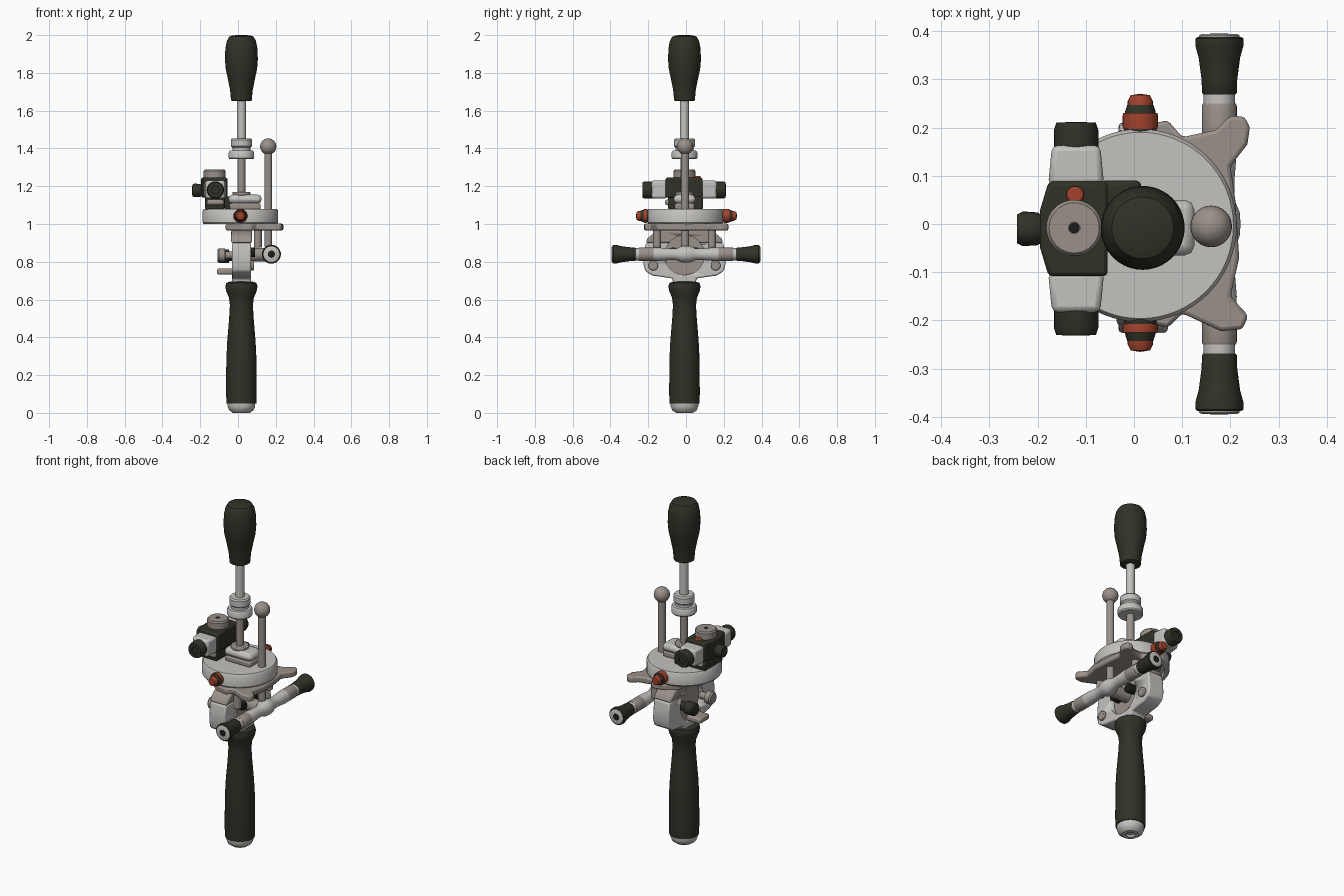
import bpy, bmesh, math
from mathutils import Vector, Matrix

if "Cube" in bpy.data.objects:
    bpy.data.objects.remove(bpy.data.objects["Cube"])

def mat(name, c):
    m = bpy.data.materials.new(name)
    m.diffuse_color = (*c, 1)
    m.use_nodes = True
    m.node_tree.nodes["Principled BSDF"].inputs["Base Color"].default_value = m.diffuse_color
    return m

DARK = mat("dark_olive", (0.03, 0.031, 0.02))
LIGHT = mat("light_grey", (0.55, 0.54, 0.52))
WARM = mat("warm_grey", (0.32, 0.28, 0.25))
RED = mat("red", (0.36, 0.055, 0.025))
BLACK = mat("black", (0.012, 0.012, 0.01))
CX, CY = 0.018, -0.008      # main axis

def finish(name, bm, m, bevel=0, angle=35):
    bmesh.ops.recalc_face_normals(bm, faces=bm.faces)
    me = bpy.data.meshes.new(name)
    bm.to_mesh(me)
    bm.free()
    ob = bpy.data.objects.new(name, me)
    bpy.context.collection.objects.link(ob)
    me.materials.append(m)
    if bevel:
        b = ob.modifiers.new("bevel", 'BEVEL')
        b.width, b.segments, b.limit_method = bevel, 2, 'ANGLE'
        b.angle_limit = math.radians(40)
    bpy.ops.object.select_all(action='DESELECT')
    ob.select_set(True)
    bpy.context.view_layer.objects.active = ob
    bpy.ops.object.shade_smooth_by_angle(angle=math.radians(angle))
    return ob

def lathe(name, prof, loc, m, axis='Z', n=40, bevel=0):
    """Revolve (radius, distance) points about an axis; '-X' etc. flips direction."""
    bm = bmesh.new()
    d = Vector([float(a == axis[-1]) for a in 'XYZ']) * (-1 if axis[0] == '-' else 1)
    rot = Vector((0, 0, 1)).rotation_difference(d).to_matrix()
    rings = []
    for r, h in prof:
        if r == 0:
            rings.append([bm.verts.new(rot @ Vector((0, 0, h)) + Vector(loc))])
        else:
            rings.append([bm.verts.new(rot @ Vector((r * math.cos(math.tau * i / n),
                          r * math.sin(math.tau * i / n), h)) + Vector(loc)) for i in range(n)])
    for a, b in zip(rings, rings[1:]):
        for i in range(n):
            j = (i + 1) % n
            q = [a[0]] if len(a) == 1 else [a[i], a[j]]
            q += [b[0]] if len(b) == 1 else [b[j], b[i]]
            bm.faces.new(q)
    for ring in (rings[0], rings[-1]):
        if len(ring) > 1:
            bm.faces.new(ring)
    return finish(name, bm, m, bevel)

def cyl(name, r, h, loc, m, axis='Z', bevel=0.005, n=32):
    return lathe(name, [(r, 0), (r, h)], loc, m, axis, n, bevel)

def box(name, lo, hi, m, bevel=0.01):
    bm = bmesh.new()
    lo, hi = Vector(lo), Vector(hi)
    bmesh.ops.create_cube(bm, size=1, matrix=Matrix.Translation((lo + hi) / 2) @ Matrix.Diagonal((*(hi - lo), 1)))
    return finish(name, bm, m, bevel)

def slab(name, pts, a, b, m, plane='XY', bevel=0.008):
    """Extrude an outline between two levels."""
    bm = bmesh.new()
    put = (lambda p, t: (p[0], p[1], t)) if plane == 'XY' else (lambda p, t: (t, p[0], p[1]))
    f = bm.faces.new([bm.verts.new(put(p, a)) for p in pts])
    ext = bmesh.ops.extrude_face_region(bm, geom=[f])
    off = Vector(put((0, 0), b - a))
    bmesh.ops.translate(bm, vec=off, verts=[g for g in ext['geom'] if isinstance(g, bmesh.types.BMVert)])
    return finish(name, bm, m, bevel)

# lower grip and its end cap
lathe("lower_grip", [(0.079, 0.05), (0.081, 0.1), (0.08, 0.28), (0.075, 0.38), (0.065, 0.5), (0.061, 0.57),
      (0.066, 0.61), (0.081, 0.645), (0.085, 0.67), (0.08, 0.688), (0.06, 0.695)], (CX, CY, 0), DARK)
lathe("lower_grip_cap", [(0.025, 0.012), (0.025, 0), (0.045, 0), (0.065, 0.014), (0.073, 0.035), (0.073, 0.055)], (CX, CY, 0), LIGHT)

# upper grip, shaft and collar
lathe("upper_grip", [(0.046, 1.65), (0.055, 1.655), (0.06, 1.71), (0.072, 1.77), (0.083, 1.82), (0.087, 1.87),
      (0.085, 1.93), (0.077, 1.97), (0.064, 1.992), (0.045, 1.999), (0, 2.0)], (CX, CY, 0), DARK)
cyl("upper_shaft", 0.024, 0.24, (CX, CY, 1.42), LIGHT)
cyl("lower_shaft", 0.021, 0.32, (CX, CY, 1.05), WARM)
lathe("shaft_collar", [(0.03, 1.343), (0.063, 1.343), (0.068, 1.35), (0.068, 1.378), (0.062, 1.388), (0.048, 1.39),
      (0.048, 1.405), (0.056, 1.412), (0.056, 1.445), (0.05, 1.453), (0.024, 1.453)], (CX, CY, 0), LIGHT)

# ball lever
cyl("ball_lever_rod", 0.021, 0.52, (0.16, -0.005, 0.88), WARM)
lathe("ball_lever_knob", [(0, -0.043)] + [(0.043 * math.sin(math.pi * i / 14), -0.043 * math.cos(math.pi * i / 14))
      for i in range(1, 14)] + [(0, 0.043)], (0.16, -0.005, 1.41), WARM)

# main disc with hollow underside
lathe("main_disc", [(0, 1.02), (0.17, 1.02), (0.175, 1.0), (0.194, 1.0), (0.2, 1.008), (0.2, 1.07), (0.193, 1.08),
      (0, 1.08)], (0.013, -0.003, 0), LIGHT, n=64)

# bracket plate under the disc, with two ears
slab("ear_bracket", [(-0.065, -0.15), (0.0, -0.2), (0.07, -0.215), (0.1, -0.185), (0.18, -0.222), (0.225, -0.218),
     (0.237, -0.19), (0.2, -0.15), (0.218, -0.07), (0.21, 0.05), (0.2, 0.12), (0.235, 0.165), (0.24, 0.2),
     (0.23, 0.222), (0.2, 0.225), (0.17, 0.195), (0.1, 0.18), (0.07, 0.215), (0.0, 0.2), (-0.065, 0.15)],
     0.966, 1.002, WARM)

# hub on top of the disc, joining shaft and lever
box("hub_base", (-0.045, -0.06, 1.075), (0.12, 0.045, 1.11), WARM)
box("hub_top", (-0.05, -0.065, 1.108), (0.125, 0.05, 1.155), LIGHT, 0.02)
cyl("hub_ring", 0.048, 0.02, (CX, CY, 1.15), WARM)

# side knobs on the disc rim
for s, side in ((1, "back"), (-1, "front")):
    ax = 'Y' if s > 0 else '-Y'
    o = (0.013, -0.01 if s < 0 else 0.0, 1.043)
    y = 0.015 * (s > 0)
    lathe(side + "_knob_body", [(0.034, 0.17), (0.034, 0.205 + y), (0.031, 0.22 + y), (0.027, 0.232 + y)], o, DARK, ax, 24)
    lathe(side + "_knob_band", [(0.036, 0.197), (0.037, 0.2 + y), (0.036, 0.215 + y)], o, RED, ax, 24)
    lathe(side + "_knob_tip", [(0.026, 0.228 + y), (0.026, 0.24 + y), (0.02, 0.252 + y), (0, 0.255 + y)], o, RED, ax, 24)

# switch block on the left of the disc
BY = -0.01
def octo(x0, x1, h, c):
    return [(x0 + c, BY - h), (x1, BY - h), (x1, BY + h), (x0 + c, BY + h), (x0, BY + h - 0.06), (x0, BY - h + 0.06)]
slab("switch_block", octo(-0.195, -0.055, 0.098, 0.018), 1.14, 1.245, DARK)
box("switch_foot", (-0.175, BY - 0.085, 1.075), (-0.07, BY + 0.085, 1.15), DARK)
box("switch_foot_plate", (-0.165, BY - 0.1, 1.1), (-0.075, BY + 0.1, 1.13), WARM)
lathe("switch_top_dial", [(0.058, 1.23), (0.058, 1.28), (0.052, 1.288), (0.012, 1.288), (0.012, 1.278), (0, 1.278)],
      (-0.124, CY, 0), WARM)
cyl("switch_top_screw", 0.011, 0.008, (-0.124, CY, 1.277), BLACK, bevel=0)
cyl("switch_red_button", 0.018, 0.02, (-0.122, 0.06, 1.235), RED)
lathe("switch_left_knob", [(0.028, 0), (0.034, 0.01), (0.036, 0.04), (0.03, 0.052), (0, 0.053)],
      (-0.19, BY, 1.178), DARK, '-X', 24)
box("switch_arm", (-0.07, 0.03, 1.075), (0.015, 0.09, 1.145), DARK)
for s, side in ((1, "back"), (-1, "front")):
    ax = 'Y' if s > 0 else '-Y'
    slab(side + "_switch_sleeve", [(-0.178, BY + s * 0.09), (-0.062, BY + s * 0.09), (-0.07, BY + s * 0.173),
         (-0.17, BY + s * 0.173)], 1.135, 1.23, LIGHT, bevel=0.012)
    lathe(side + "_switch_cap", [(0.046, 0.165), (0.046, 0.205), (0.041, 0.22), (0.02, 0.221), (0.02, 0.212), (0, 0.212)],
          (-0.12, BY, 1.18), DARK, ax, 24)

# upright housing: outline plate, hollow centre on both faces
half = [(0.06, 0.69), (0.065, 0.712), (0.12, 0.72), (0.17, 0.727), (0.207, 0.75), (0.218, 0.79), (0.214, 0.85), (0.205, 0.9)]
housing = slab("housing_lower", [(CY + y, z) for y, z in half] + [(CY - y, z) for y, z in reversed(half)],
               -0.032, 0.07, LIGHT, 'YZ')
upper = [(0.205, 0.9), (0.195, 0.925), (0.165, 0.95), (0.12, 0.967)]
hood = slab("housing_hood", [(CY + y, z) for y, z in upper] + [(CY - y, z) for y, z in reversed(upper)],
            -0.036, 0.074, WARM, 'YZ')
for x, d, tag in ((0.04, 'X', "right"), (-0.002, '-X', "left")):
    c = cyl("recess_cutter_" + tag, 0.105, 0.2, (x, CY, 0.835), WARM, d, 0)
    c.hide_render = True
    c.hide_set(True)
    for ob in (housing, hood):
        b = ob.modifiers.new("recess", 'BOOLEAN')
        b.object, b.operation, b.solver = c, 'DIFFERENCE', 'EXACT'
cyl("recess_web", 0.106, 0.046, (-0.004, CY, 0.835), WARM, 'X', 0)

# posts, bolts and the link to the cross handle
for s, side in ((1, "back"), (-1, "front")):
    cyl(side + "_post", 0.021, 0.1, (0.105, CY + s * 0.145, 0.875), WARM)
    cyl(side + "_rim_bolt", 0.026, 0.02, (0.065, CY + s * 0.165, 0.78), WARM, 'X')
    cyl(side + "_inner_bolt", 0.026, 0.05, (0.04, CY + s * 0.06, 0.85), BLACK, 'X')
cyl("handle_link", 0.036, 0.14, (0.035, CY, 0.838), WARM, 'X')

# left side controls
lathe("left_beige_knob", [(0.02, 0), (0.02, 0.04), (0.035, 0.045), (0.036, 0.075), (0.028, 0.083), (0, 0.084)],
      (-0.025, -0.1, 0.835), WARM, '-X', 24)
lathe("left_dark_knob", [(0.025, 0), (0.025, 0.045), (0.036, 0.05), (0.036, 0.1), (0.03, 0.108), (0, 0.108)],
      (0.0, 0.06, 0.83), DARK, '-X', 24)
box("left_lever", (-0.112, -0.06, 0.732), (-0.02, 0.03, 0.765), WARM)

# cross handle along y with flared ends
HX, HZ = 0.177, 0.84
lathe("cross_tube", [(0.032, -0.3), (0.033, -0.24), (0.036, -0.15), (0.031, -0.09), (0.031, -0.05), (0.042, -0.025),
      (0.044, 0), (0.042, 0.025), (0.031, 0.05), (0.031, 0.09), (0.036, 0.15), (0.033, 0.24), (0.032, 0.3)],
      (HX, 0, HZ), LIGHT, 'Y')
for s, side in ((1, "back"), (-1, "front")):
    ax = 'Y' if s > 0 else '-Y'
    o = (HX, 0, HZ)
    lathe(side + "_tube_sleeve", [(0.035, 0.17), (0.036, 0.175), (0.036, 0.245), (0.034, 0.25)], o, WARM, ax)
    lathe(side + "_handle_grip", [(0.033, 0.268), (0.036, 0.272), (0.037, 0.3), (0.043, 0.345), (0.05, 0.37),
          (0.05, 0.384), (0.045, 0.388)], o, DARK, ax)
    lathe(side + "_handle_ring", [(0.042, 0.38), (0.042, 0.391), (0.036, 0.394), (0.019, 0.394)], o, LIGHT, ax)
    cyl(side + "_handle_screw", 0.019, 0.012, (HX, s * 0.383, HZ), BLACK, ax, 0)
